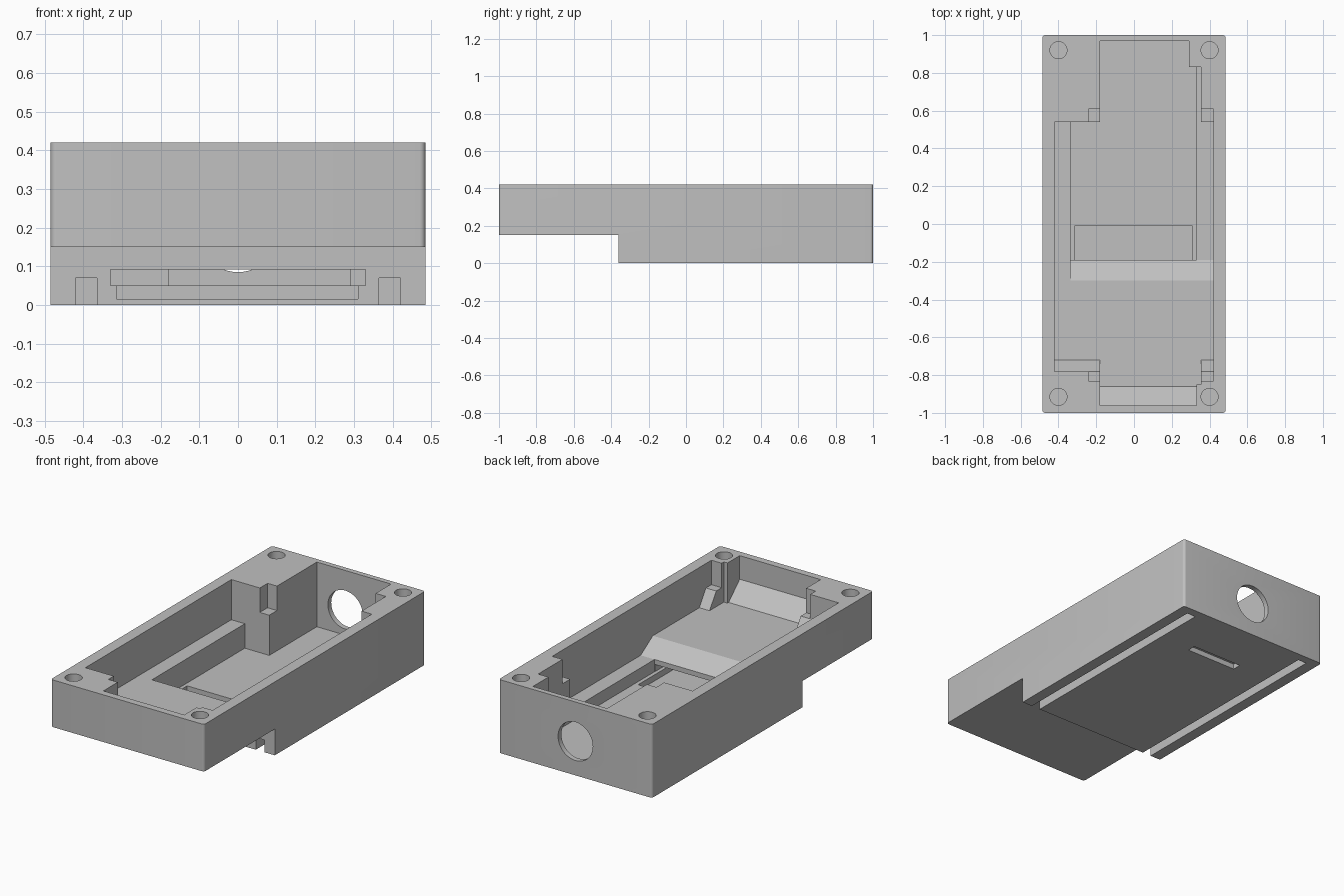
import bpy, bmesh, math
from mathutils import Matrix

old = bpy.data.objects.get("Cube")
if old:
    bpy.data.objects.remove(old, do_unlink=True)

grey = bpy.data.materials.new("plain grey")
grey.use_nodes = True
COLOUR = (0.53, 0.53, 0.53, 1)
grey.diffuse_color = COLOUR
grey.node_tree.nodes["Principled BSDF"].inputs["Base Color"].default_value = COLOUR


def make_object(name, bm):
    bmesh.ops.recalc_face_normals(bm, faces=bm.faces)
    mesh = bpy.data.meshes.new(name)
    bm.to_mesh(mesh)
    bm.free()
    mesh.materials.append(grey)
    obj = bpy.data.objects.new(name, mesh)
    bpy.context.collection.objects.link(obj)
    return obj


def prism(name, x0, x1, profile, corner=0):
    """Side profile of (y, z) points, extruded from x0 to x1."""
    bm = bmesh.new()
    face = bm.faces.new([bm.verts.new((x0, y, z)) for y, z in profile])
    out = bmesh.ops.extrude_face_region(bm, geom=[face])
    for v in out["geom"]:
        if isinstance(v, bmesh.types.BMVert):
            v.co.x = x1
    if corner:
        upright = [e for e in bm.edges
                   if abs(e.verts[0].co.z - e.verts[1].co.z) > 0.01
                   and abs(e.verts[0].co.y) > 0.9]
        bmesh.ops.bevel(bm, geom=upright, offset=corner, segments=5,
                        profile=0.5, affect='EDGES')
    return make_object(name, bm)


def box(name, x0, x1, y0, y1, z0, z1):
    return prism(name, x0, x1, [(y0, z0), (y1, z0), (y1, z1), (y0, z1)])


def cylinder(name, radius, depth, place):
    bm = bmesh.new()
    bmesh.ops.create_cone(bm, cap_ends=True, segments=48, radius1=radius,
                          radius2=radius, depth=depth, matrix=place)
    return make_object(name, bm)


# Stepped outer block
TOP, OVER = 0.42, 0.5
housing = prism("housing", -0.485, 0.485,
                [(-1, 0.15), (-0.36, 0.15), (-0.36, 0), (1, 0), (1, TOP), (-1, TOP)],
                corner=0.015)

# Shared pieces of the cavity's side profile
FLOOR, SIDE, UPPER, SHELF = 0.05, 0.12, 0.19, 0.28
ramp = [(-0.19, SIDE), (-0.30, UPPER)]
nose = [(-0.86, UPPER), (-0.96, 0.285), (-0.96, OVER)]
short_nose = [(-0.72, UPPER), (-0.78, SHELF), (-0.78, OVER)]


def well(back, low):
    start = [(back, OVER), (back, low)]
    return start + ([(-0.19, low)] if low < SIDE else []) + ramp


cutters = [
    # Main cavity with its ramps and side ledges
    prism("deep_cavity", -0.18, 0.29, well(0.97, FLOOR) + nose),
    prism("right_cavity", 0, 0.332, well(0.83, FLOOR) + nose),
    prism("left_floor", -0.335, 0.1, well(0.54, FLOOR) + [(-0.30, OVER)]),
    prism("left_ledge", -0.42, 0.05, [(0.54, OVER), (0.54, UPPER)] + short_nose),
    prism("right_ledge", 0.02, 0.42, well(0.54, SIDE) + short_nose),
    prism("right_back_ledge", 0.04, 0.355,
          well(0.83, SIDE) + [(-0.85, UPPER), (-0.85, OVER)]),
    # Corner notches
    box("back_notches", -0.24, 0.42, 0.45, 0.61, SHELF, OVER),
    box("front_notches", -0.24, 0.42, -0.83, -0.7, SHELF, OVER),
    # Mouth under the ramp and the shallow pocket
    box("mouth", -0.33, 0.33, -0.5, -0.1, FLOOR, 0.092),
    box("pocket", -0.315, 0.31, -0.5, -0.01, 0.015, 0.07),
    # Blind slot underneath
    box("latch_slot", -0.16, 0.16, 0.65, 0.70, -0.1, 0.03),
    # Cable hole through the back wall
    cylinder("cable_hole", 0.11, 0.3,
             Matrix.Translation((0, 1, 0.195)) @ Matrix.Rotation(math.pi / 2, 4, 'X')),
]
for s in (-1, 1):
    # Rail grooves underneath and screw holes on top
    a, b = sorted((s * 0.365, s * 0.42))
    cutters.append(box("rail_groove", a, b, -0.5, 0.95, -0.1, 0.07))
    for y in (-0.915, 0.92):
        cutters.append(cylinder("screw_hole", 0.045, 0.4,
                                Matrix.Translation((s * 0.4, y, 0.43))))

bpy.context.view_layer.objects.active = housing
for cutter in cutters:
    cutter.hide_render = True
    mod = housing.modifiers.new(cutter.name, 'BOOLEAN')
    mod.operation = 'DIFFERENCE'
    mod.solver = 'EXACT'
    mod.object = cutter
    bpy.ops.object.modifier_apply(modifier=mod.name)
for cutter in cutters:
    bpy.data.objects.remove(cutter, do_unlink=True)

bpy.ops.object.select_all(action='DESELECT')
housing.select_set(True)
bpy.ops.object.shade_smooth_by_angle(angle=math.radians(30))
